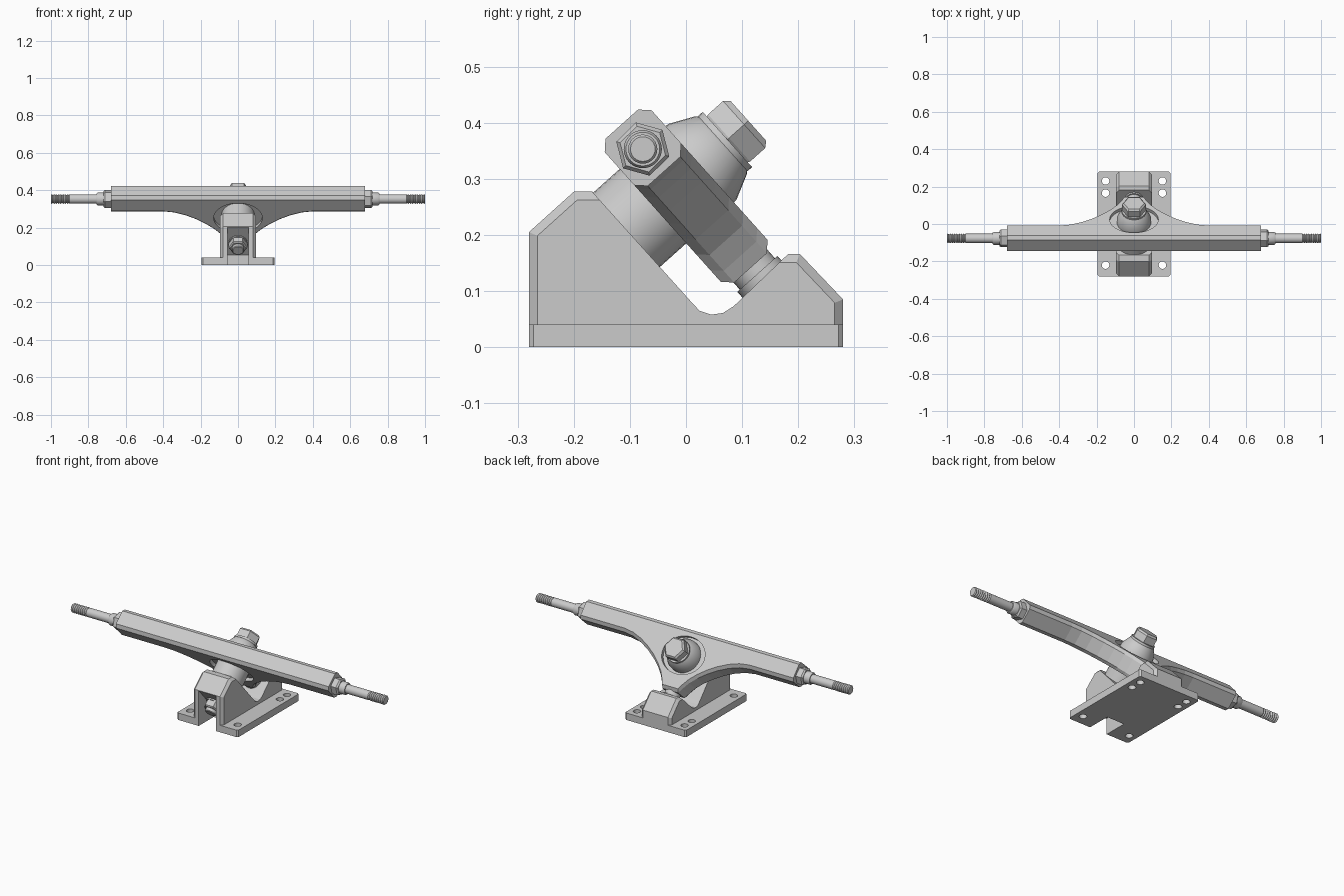
import bpy, bmesh, math
from mathutils import Matrix, Vector

if "Cube" in bpy.data.objects:
    bpy.data.objects.remove(bpy.data.objects["Cube"])

# Tilted frame: local x = world x, local y = along the hanger, local z = kingpin axis
T = math.atan2(0.745, 0.667)
TILT = Matrix.Translation((0, -0.105, 0.21)) @ Matrix.Rotation(-T, 4, 'X')


def finish(name, bm, mat=None, smooth=False):
    if mat is not None:
        bm.transform(mat)
    bmesh.ops.recalc_face_normals(bm, faces=bm.faces)
    me = bpy.data.meshes.new(name)
    bm.to_mesh(me)
    bm.free()
    ob = bpy.data.objects.new(name, me)
    bpy.context.collection.objects.link(ob)
    bpy.ops.object.select_all(action='DESELECT')
    bpy.context.view_layer.objects.active = ob
    ob.select_set(True)
    if smooth:
        bpy.ops.object.shade_smooth_by_angle(angle=math.radians(35))
    return ob


def loft(name, rings, mat=None, smooth=False):
    bm = bmesh.new()
    vs = [[bm.verts.new(p) for p in r] for r in rings]
    n = len(vs[0])
    for a, b in zip(vs, vs[1:]):
        for i in range(n):
            bm.faces.new((a[i], a[(i + 1) % n], b[(i + 1) % n], b[i]))
    bm.faces.new(vs[0])
    bm.faces.new(vs[-1])
    return finish(name, bm, mat, smooth)


def lathe(name, prof, mat, n=32, phase=0.0):
    # prof is a list of (radius, height) along local z
    rings = [[(r * math.cos(phase + 2 * math.pi * i / n),
               r * math.sin(phase + 2 * math.pi * i / n), h)
              for i in range(n)] for r, h in prof]
    return loft(name, rings, mat, n > 8)


def slab(name, pts, w, edges=None, width=0.015):
    # side profile (y, z) extruded to x = -w..w, chamfering chosen edges
    bm = bmesh.new()
    f = bm.faces.new([bm.verts.new((-w, y, z)) for y, z in pts])
    ext = bmesh.ops.extrude_face_region(bm, geom=[f])
    bmesh.ops.translate(bm, vec=(2 * w, 0, 0),
                        verts=[g for g in ext['geom'] if isinstance(g, bmesh.types.BMVert)])
    bmesh.ops.recalc_face_normals(bm, faces=bm.faces)
    if edges:
        bmesh.ops.bevel(bm, geom=[e for e in bm.edges if edges(*[v.co for v in e.verts])],
                        offset=width, segments=1, affect='EDGES', profile=0.5)
    return finish(name, bm)


def cut(ob, cutter):
    cutter.hide_render = True
    m = ob.modifiers.new('cut', 'BOOLEAN')
    m.object = cutter
    m.operation = 'DIFFERENCE'
    m.solver = 'EXACT'
    bpy.context.view_layer.objects.active = ob
    bpy.ops.object.modifier_apply(modifier=m.name)
    bpy.data.objects.remove(cutter)


# Base plate with six mounting holes
plate = slab('base_plate', [(-0.28, 0), (0.28, 0), (0.28, 0.04), (-0.28, 0.04)], 0.195,
             lambda a, b: abs(a.z - b.z) > 0.03, 0.008)
for sx in (-1, 1):
    for y in (-0.22, 0.165, 0.23):
        cut(plate, lathe('hole_cutter', [(0.02, -0.1), (0.02, 0.1)],
                         Matrix.Translation((sx * 0.152, y, 0)), 24))

# Pedestal: front kingpin block, rounded valley and rear pivot block
ped = slab('pedestal', [(-0.28, 0.01), (-0.28, 0.205), (-0.2, 0.277), (-0.167, 0.277),
                        (0.01, 0.08), (0.024, 0.065), (0.045, 0.058), (0.066, 0.061),
                        (0.085, 0.073), (0.182, 0.166), (0.203, 0.166), (0.28, 0.085),
                        (0.28, 0.01)], 0.095,
           lambda a, b: abs(a.x - b.x) < 0.01 and max(a.z, b.z) > 0.05
           and (max(a.y, b.y) < -0.16 or min(a.y, b.y) > 0.18))

# Open pocket for the kingpin nut, cut through pedestal and plate
for ob in (ped, plate):
    cut(ob, slab('pocket_cutter', [(-0.35, -0.1), (-0.145, -0.1), (-0.145, 0.053),
                                   (-0.35, 0.282)], 0.055))

# Hanger: chamfered bar flaring to the pivot tip, lofted along x
C, V0, V1, U0 = 0.017, 0.062, 0.174, -0.146
half = [(0.68, -0.033), (0.4, -0.033), (0.34, -0.025), (0.28, -0.005), (0.22, 0.025),
        (0.17, 0.058), (0.125, 0.095), (0.09, 0.132), (0.065, 0.17), (0.05, 0.198)]
stations = [(-x, u) for x, u in half] + half[::-1]
hanger = loft('hanger', [[(x, U0 + C, V0), (x, u - C, V0), (x, u, V0 + C), (x, u, V1 - C),
                          (x, u - C, V1), (x, U0 + C, V1), (x, U0, V1 - C), (x, U0, V0 + C)]
                         for x, u in stations], TILT)
# Oval bushing recesses above and below
for v in (V0, V1):
    cut(hanger, lathe('recess_cutter', [(1, v - 0.02), (1, v + 0.02)],
                      TILT @ Matrix.Diagonal((0.13, 0.106, 1, 1)), 40))

# Pivot pin and pivot cup
PIVOT = TILT @ Matrix.Translation((0, 0, 0.12)) @ Matrix.Rotation(-math.pi / 2, 4, 'X')
lathe('pivot_pin', [(0.042, 0.18), (0.042, 0.25), (0.03, 0.265)], PIVOT)
lathe('pivot_cup', [(0.048, 0.214), (0.048, 0.25)], PIVOT)

# Bushings, washer and kingpin hardware
lathe('lower_bushing', [(0.089, -0.003), (0.089, 0.09)], TILT)
lathe('upper_bushing', [(0.092, 0.15), (0.091, 0.18), (0.069, 0.225), (0.064, 0.23)], TILT)
lathe('upper_washer', [(0.066, 0.229), (0.066, 0.24)], TILT)
lathe('kingpin', [(0.028, -0.2), (0.032, -0.196), (0.032, 0.25)], TILT, 24)
lathe('kingpin_head', [(0.063, 0.24), (0.065, 0.244), (0.065, 0.28), (0.055, 0.29)], TILT, 6)
lathe('kingpin_washer', [(0.05, -0.142), (0.05, -0.13)], TILT)
lathe('kingpin_nut', [(0.043, -0.18), (0.05, -0.174), (0.05, -0.142)], TILT, 6)

# Axles: hex base, spacer collar, rod and threaded end on each side
thread = [(0.021 if i % 2 == 0 else 0.026, 0.905 + 0.006 * i) for i in range(16)]
for side, s in (('left', -1), ('right', 1)):
    M = Matrix.Translation((0, -0.077, 0.353)) @ Matrix.Rotation(s * math.pi / 2, 4, 'Y')
    lathe(side + '_axle_nut', [(0.049, 0.67), (0.049, 0.712), (0.042, 0.72)], M, 6, 0.25)
    lathe(side + '_axle_collar', [(0.034, 0.71), (0.034, 0.75), (0.03, 0.756)], M)
    lathe(side + '_axle_rod', [(0.025, 0.66), (0.025, 0.9)] + thread + [(0.022, 1.0)], M, 24)
